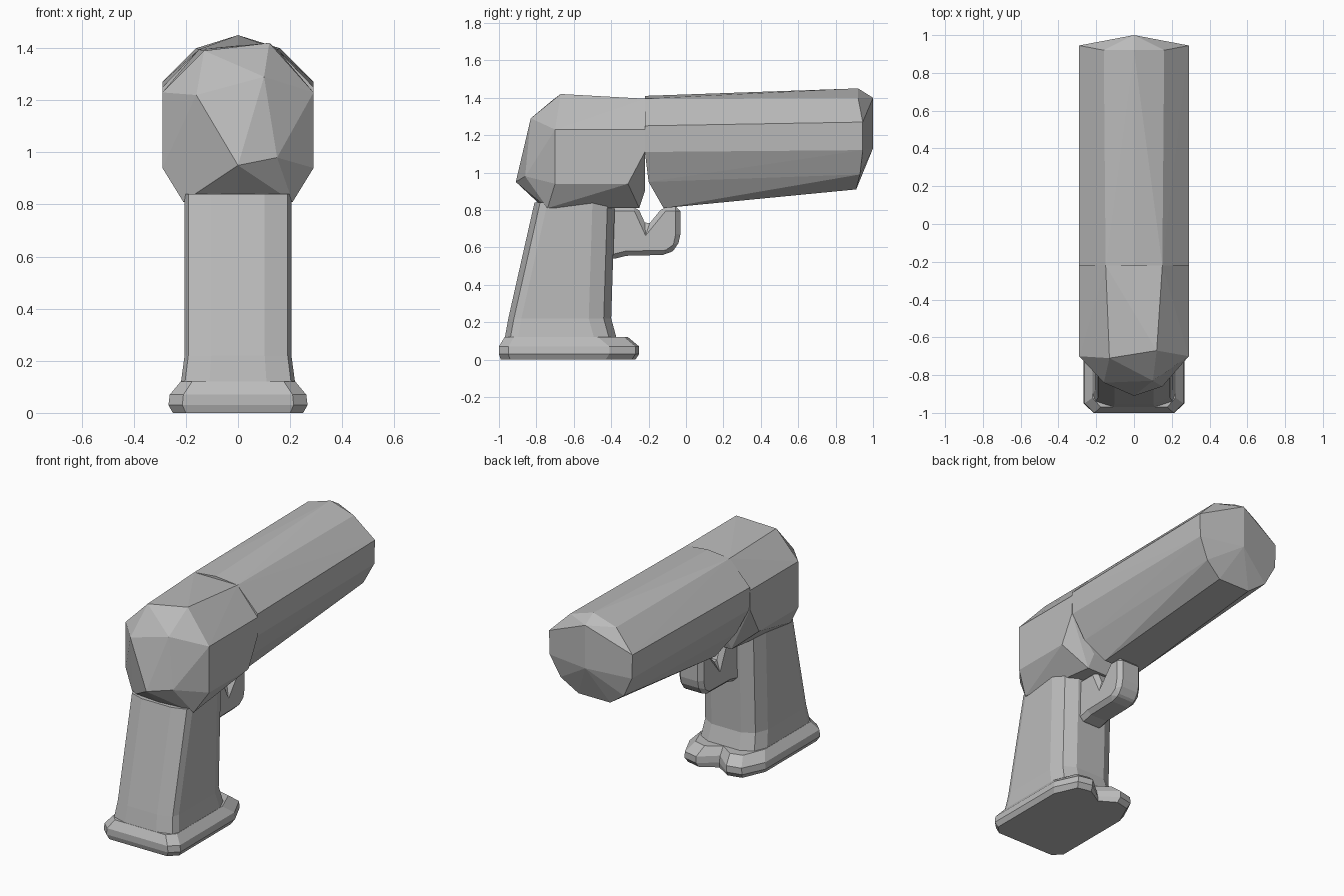
import bpy, bmesh

cube = bpy.data.objects.get("Cube")
if cube:
    bpy.data.objects.remove(cube)

grey = bpy.data.materials.new("plain_grey")
grey.use_nodes = True
grey.diffuse_color = (0.5, 0.5, 0.5, 1)
grey.node_tree.nodes["Principled BSDF"].inputs["Base Color"].default_value = (0.5, 0.5, 0.5, 1)


def finish(name, bm):
    bmesh.ops.recalc_face_normals(bm, faces=bm.faces)
    mesh = bpy.data.meshes.new(name)
    bm.to_mesh(mesh)
    bm.free()
    mesh.materials.append(grey)
    obj = bpy.data.objects.new(name, mesh)
    bpy.context.collection.objects.link(obj)
    return obj


def both(points):
    """Mirror points across x = 0."""
    return [(s * x, y, z) for s in (1, -1) for x, y, z in points]


def hull(name, points):
    bm = bmesh.new()
    for p in points:
        bm.verts.new(p)
    out = bmesh.ops.convex_hull(bm, input=bm.verts)
    bmesh.ops.delete(bm, geom=list({v for v in out["geom_interior"]}), context="VERTS")
    return finish(name, bm)


def loft(name, rings):
    """Skin a stack of equal-length rings and cap both ends."""
    bm = bmesh.new()
    loops = [[bm.verts.new(p) for p in ring] for ring in rings]
    for a, b in zip(loops, loops[1:]):
        for i in range(len(a)):
            j = (i + 1) % len(a)
            bm.faces.new((a[i], a[j], b[j], b[i]))
    bm.faces.new(loops[0])
    bm.faces.new(loops[-1])
    return finish(name, bm)


# Faceted head
hull("head", both([
    (0.29, -0.70, 1.23), (0.29, -0.70, 0.94), (0.21, -0.74, 0.81),
    (0.29, -0.22, 1.23), (0.29, -0.22, 1.11), (0.29, -0.31, 0.94),
    (0.14, -0.25, 0.81), (0.15, -0.22, 1.395), (0.12, -0.22, 0.9),
]) + [
    (0, -0.91, 0.95), (0.15, -0.86, 0.98), (-0.16, -0.84, 1.22),
    (0.10, -0.83, 1.29), (-0.13, -0.71, 1.39), (0.12, -0.67, 1.42),
    (0, -0.76, 0.81),
])

# Long barrel with a shallow pointed end
hull("barrel", both([
    (0.15, -0.22, 1.395), (0.29, -0.22, 1.25), (0.285, -0.22, 1.11),
    (0.21, -0.20, 0.95), (0.12, -0.12, 0.81),
    (0.16, 0.92, 1.40), (0.29, 0.945, 1.27), (0.285, 0.945, 1.12),
    (0.22, 0.93, 0.99), (0.11, 0.91, 0.91),
]) + [(0, -0.22, 1.41), (0, 0.92, 1.45), (0, 1.0, 1.40), (0, 1.0, 1.13)])


# Handle: rounded section swept down at a slant, flared at the foot
def handle_ring(half, front, back, z):
    right = [(0.5, front), (0.93, front + 0.03), (1, front + 0.07),
             (1, back - 0.12), (0.85, back - 0.04), (0.5, back)]
    right = [(half * x, y, z) for x, y in right]
    return right + [(-x, y, z) for x, y, z in reversed(right)]


loft("handle", [handle_ring(*r) for r in (
    (0.205, -0.81, -0.38, 0.84), (0.205, -0.95, -0.40, 0.22), (0.22, -0.97, -0.37, 0.11))])


# Foot plate with two rounded lobes behind
def foot_ring(half, front, back, notch, z):
    right = [(half * 0.8, front), (half, front + 0.05), (half, back - 0.16),
             (half * 0.75, back - 0.02), (half * 0.4, back)]
    right = [(x, y, z) for x, y in right]
    return right + [(0, notch, z)] + [(-x, y, z) for x, y, z in reversed(right)]


loft("foot_plate", [foot_ring(*r) for r in (
    (0.25, -0.99, -0.27, -0.33, 0), (0.267, -1.0, -0.25, -0.33, 0.03),
    (0.262, -1.0, -0.25, -0.34, 0.07), (0.22, -0.97, -0.31, -0.37, 0.12))])

# Trigger guard: hooked side profile with softened edges
profile = [(-0.42, 0.82), (-0.42, 0.54), (-0.38, 0.54), (-0.32, 0.555),
           (-0.10, 0.56), (-0.045, 0.60), (-0.03, 0.67), (-0.03, 0.82),
           (-0.12, 0.82), (-0.21, 0.71), (-0.26, 0.82)]
guard = loft("trigger_guard", [[(x, y, z) for y, z in profile] for x in (-0.085, 0.085)])
bevel = guard.modifiers.new("soft_edges", "BEVEL")
bevel.width = 0.025
bevel.segments = 1
